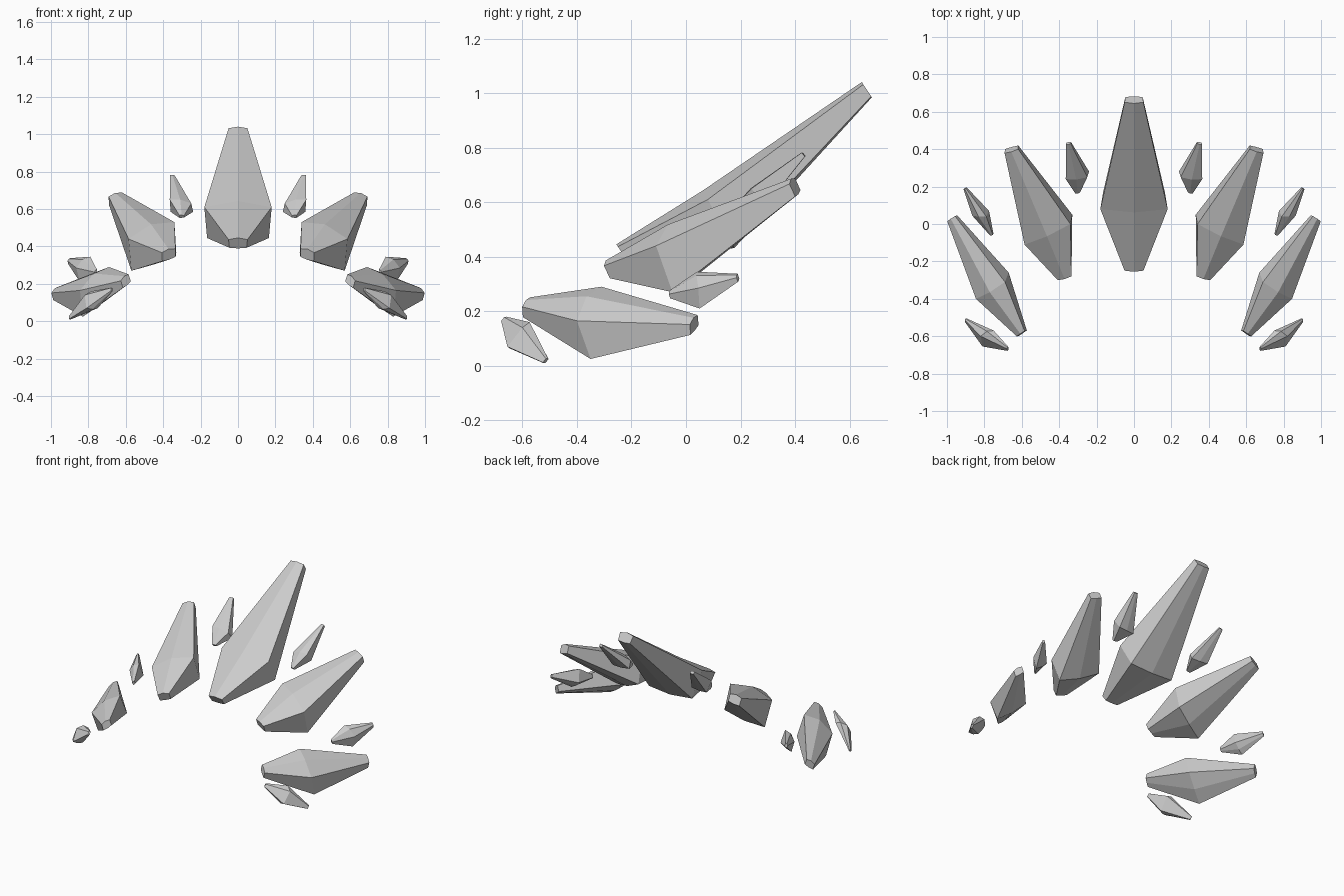
import bpy, bmesh
from mathutils import Vector

if "Cube" in bpy.data.objects:
    bpy.data.objects.remove(bpy.data.objects["Cube"])


def shard(name, base, tip, ring, taper=0.28, mirror=True):
    """Six-sided crystal: small base cap, wide girdle, small tip cap.
    ring = upper inner, upper outer, lower outer, lower inner corners."""
    base, tip = Vector(base), Vector(tip)
    t, m, l, k = (Vector(p) for p in ring)
    top, low = (t + m) / 2, (l + k) / 2
    up = top - low
    # shallow ridges on the upper and lower faces complete the hexagon
    girdle = [t, top + up * 0.2, m, l, low - up * 0.08, k]
    centre = (top + low) / 2
    axis = (tip - base).normalized()
    offsets = []
    for p in girdle:
        d = p - centre
        offsets.append((d - axis * d.dot(axis)) * taper)

    bm = bmesh.new()
    loops = [[bm.verts.new(base + o) for o in offsets],
             [bm.verts.new(p) for p in girdle],
             [bm.verts.new(tip + o) for o in offsets]]
    for a, b in zip(loops, loops[1:]):
        for i in range(6):
            j = (i + 1) % 6
            bm.faces.new((a[i], a[j], b[j], b[i]))
    bm.faces.new(loops[0])
    bm.faces.new(loops[-1])
    bmesh.ops.recalc_face_normals(bm, faces=bm.faces)
    mesh = bpy.data.meshes.new(name)
    bm.to_mesh(mesh)
    bm.free()
    ob = bpy.data.objects.new(name, mesh)
    bpy.context.collection.objects.link(ob)
    if mirror:
        mod = ob.modifiers.new("mirror", 'MIRROR')
        mod.use_axis[0] = True
        mod.use_mirror_merge = False


# tall centre crystal
shard("centre_crystal", (0, -0.235, 0.415), (0, 0.665, 1.01),
      [(-0.18, 0.08, 0.61), (0.18, 0.08, 0.61),
       (0.165, 0.17, 0.445), (-0.165, 0.17, 0.445)], mirror=False)

# large crystals on both sides
shard("upper_side_crystals", (0.37, -0.28, 0.355), (0.655, 0.40, 0.655),
      [(0.34, 0.0, 0.53), (0.585, -0.11, 0.44),
       (0.57, -0.05, 0.27), (0.33, 0.05, 0.365)])
shard("lower_side_crystals", (0.60, -0.585, 0.215), (0.972, 0.03, 0.15),
      [(0.69, -0.31, 0.29), (0.845, -0.40, 0.165),
       (0.83, -0.35, 0.025), (0.67, -0.26, 0.155)])

# small crystals in the gaps
shard("upper_small_crystals", (0.30, 0.17, 0.56), (0.35, 0.432, 0.775),
      [(0.25, 0.25, 0.63), (0.365, 0.24, 0.65),
       (0.36, 0.29, 0.585), (0.24, 0.28, 0.585)], taper=0.22)
shard("middle_small_crystals", (0.76, -0.058, 0.262), (0.903, 0.19, 0.322),
      [(0.79, 0.04, 0.345), (0.865, 0.045, 0.285),
       (0.845, 0.05, 0.21), (0.775, 0.07, 0.265)], taper=0.22)
shard("front_small_crystals", (0.675, -0.668, 0.17), (0.9, -0.515, 0.018),
      [(0.75, -0.57, 0.15), (0.82, -0.60, 0.14),
       (0.81, -0.655, 0.07), (0.75, -0.63, 0.07)], taper=0.2)
